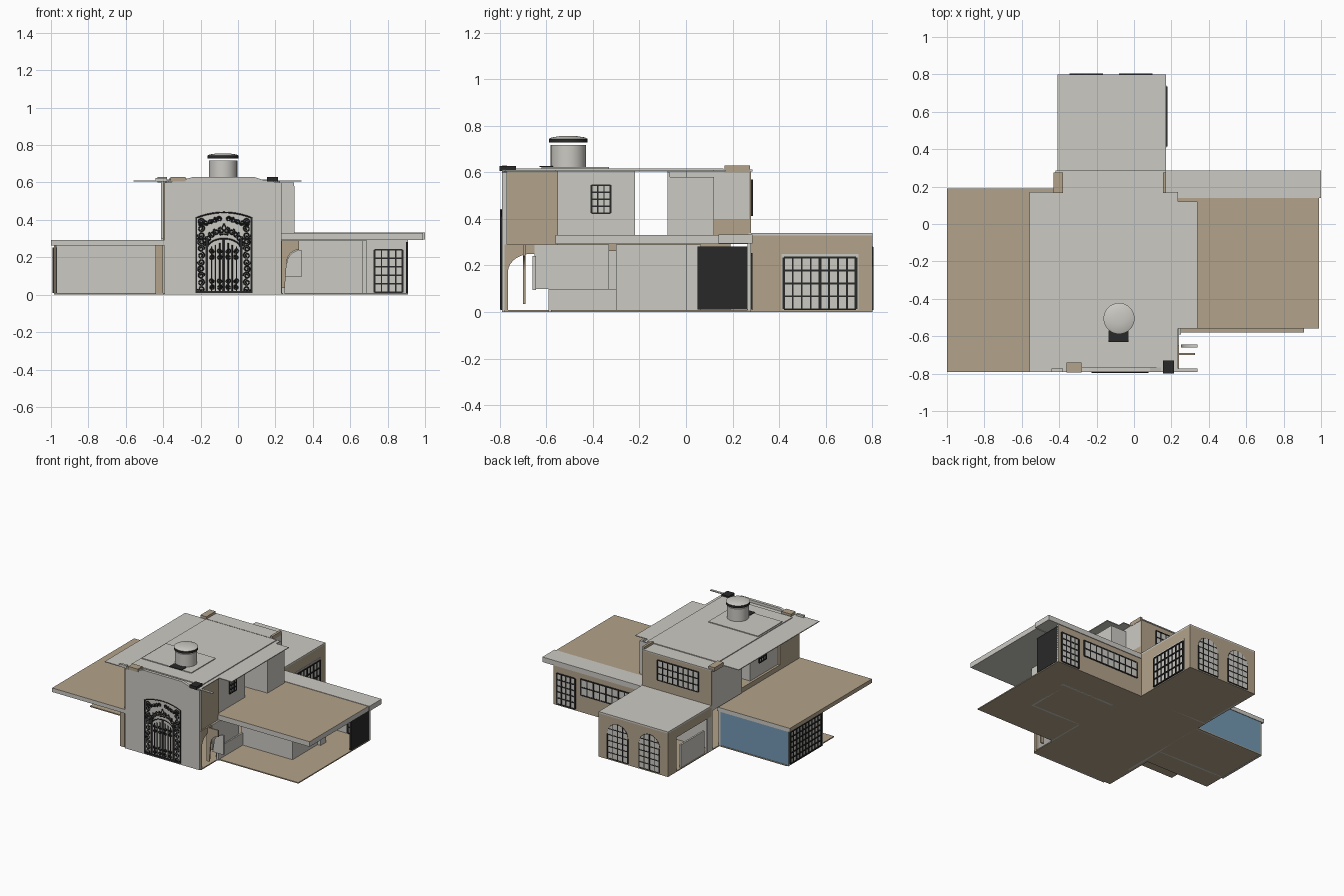
import bpy, bmesh, math
from mathutils import Vector

def mat(name, r, g, b):
    m = bpy.data.materials.new(name)
    m.diffuse_color = (r, g, b, 1)
    return m

GRAY = mat("plaster_gray", 0.60, 0.59, 0.55)
TAN = mat("stone_tan", 0.45, 0.37, 0.26)
DARK = mat("iron_black", 0.022, 0.022, 0.022)
BLUE = mat("wall_blue", 0.17, 0.32, 0.45)

def finish(name, bm, mats):
    me = bpy.data.meshes.new(name)
    bmesh.ops.recalc_face_normals(bm, faces=bm.faces)
    bm.to_mesh(me)
    bm.free()
    for m in mats:
        me.materials.append(m)
    ob = bpy.data.objects.new(name, me)
    bpy.context.collection.objects.link(ob)
    return ob

def boxes(name, items, m, side=None, rule=None):
    """One object from (x0,x1,y0,y1,z0,z1) boxes; rule(normal) picks faces for the side colour."""
    bm = bmesh.new()
    for x0, x1, y0, y1, z0, z1 in items:
        vs = bmesh.ops.create_cube(bm, size=1)["verts"]
        for v in vs:
            v.co = Vector(((x0 + x1) / 2 + v.co.x * (x1 - x0),
                           (y0 + y1) / 2 + v.co.y * (y1 - y0),
                           (z0 + z1) / 2 + v.co.z * (z1 - z0)))
    ob = finish(name, bm, [m, side] if side else [m])
    if side:
        for p in ob.data.polygons:
            p.material_index = int(rule(p.normal))
    return ob

def prism(name, pts, axis, p0, p1, m):
    """Extrude an (a, z) outline along axis 'x' or 'y'."""
    bm = bmesh.new()
    vs = [bm.verts.new((p0, a, z) if axis == 'x' else (a, p0, z)) for a, z in pts]
    f = bm.faces.new(vs)
    r = bmesh.ops.extrude_face_region(bm, geom=[f])
    d = Vector((p1 - p0, 0, 0)) if axis == 'x' else Vector((0, p1 - p0, 0))
    bmesh.ops.translate(bm, verts=[g for g in r["geom"] if isinstance(g, bmesh.types.BMVert)], vec=d)
    return finish(name, bm, [m])

def ironwork(name, paths, y, r, m=DARK):
    """Bent bars: list of (x, z) paths in the plane y."""
    cu = bpy.data.curves.new(name, 'CURVE')
    cu.dimensions = '3D'
    cu.bevel_depth, cu.bevel_resolution = r, 0
    for path in paths:
        s = cu.splines.new('POLY')
        s.points.add(len(path) - 1)
        for p, (a, z) in zip(s.points, path):
            p.co = (a, y, z, 1)
    cu.materials.append(m)
    ob = bpy.data.objects.new(name, cu)
    bpy.context.collection.objects.link(ob)

def window(name, axis, p, a0, a1, z0, z1, n, k, t=0.007, arch=False):
    """Dark bars through a thin wall at plane p; n columns, k rows."""
    d, bars, r = 0.012, [], (a1 - a0) / 2
    def add(u0, u1, w0, w1):
        bars.append((p - d, p + d, u0, u1, w0, w1) if axis == 'x' else (u0, u1, p - d, p + d, w0, w1))
    for i in range(n + 1):
        c = a0 + (a1 - a0) * i / n
        h = z1 - (r - math.sqrt(max(0, r * r - (c - a0 - r) ** 2)) if arch else 0)
        w = t if i in (0, n) or 2 * i == n else t * 0.6
        add(c - w / 2, c + w / 2, z0, h)
    for j in range(k + 1):
        z = z0 + (z1 - z0) * j / k
        over = z - (z1 - r)
        h = math.sqrt(max(0, r * r - over * over)) if arch and over > 0 else r
        if h > 0.01:
            add(a0 + r - h, a0 + r + h, z - t * 0.35, z + t * 0.35)
    boxes(name, bars, DARK)

# ---- floor
boxes("floor", [(-0.97, 0.24, -0.38, 0.19, 0, 0.008), (0.24, 0.91, -0.58, 0.28, 0, 0.008),
                (-0.41, 0.24, 0.19, 0.28, 0, 0.008), (-0.41, 0.17, 0.28, 0.8, 0, 0.008),
                (-0.44, 0.24, -0.78, -0.38, 0, 0.008)], TAN)

# ---- left wing: blue back wall, windowed end, open shelter in front
boxes("left_wing_roof", [(-1, -0.39, -0.79, 0.19, 0.262, 0.292)], TAN, GRAY, lambda n: abs(n.y) > 0.5)
boxes("left_wing_back_wall", [(-0.985, -0.41, 0.172, 0.186, 0, 0.262)], GRAY, BLUE, lambda n: n.y > 0.5)
boxes("left_wing_front_wall", [(-0.97, -0.41, -0.225, -0.21, 0, 0.262)], GRAY)
boxes("left_wing_end_wall", [(-0.985, -0.972, -0.225, 0.186, 0, 0.262)], GRAY, TAN, lambda n: abs(n.y) > 0.5)
window("left_wing_end_window", 'x', -0.98, -0.2, 0.165, 0.012, 0.25, 10, 6, 0.01)

# ---- right wing
boxes("right_wing_roof", [(0.22, 0.99, -0.56, 0.14, 0.292, 0.33)], GRAY, TAN, lambda n: n.z > 0.5)
boxes("right_wing_back_eave", [(0.17, 1, 0.14, 0.285, 0.295, 0.333)], GRAY)
boxes("right_wing_back_wall", [(0.17, 0.91, 0.265, 0.28, 0, 0.3)], GRAY, TAN, lambda n: n.y > 0.5)
boxes("right_wing_end_door", [(0.897, 0.91, 0.05, 0.278, 0.01, 0.282)], DARK)
boxes("back_glass", [(0.73, 0.88, 0.28, 0.283, 0.01, 0.24), (0.21, 0.68, 0.28, 0.283, 0.13, 0.25)], GRAY)
window("back_door", 'y', 0.274, 0.73, 0.88, 0.012, 0.24, 4, 5, 0.012)
window("back_high_windows", 'y', 0.274, 0.21, 0.68, 0.13, 0.25, 9, 2, 0.012)
boxes("right_wing_inner_walls", [(0.24, 0.66, -0.3, -0.285, 0, 0.29), (0.65, 0.665, -0.3, 0.0, 0, 0.29),
                                 (0.65, 0.69, 0.0, 0.05, 0, 0.29), (0.24, 0.69, 0.05, 0.065, 0, 0.29)], GRAY)
boxes("porch_low_wall", [(0.235, 0.25, -0.59, -0.3, 0, 0.1)], GRAY)

# ---- back room with arched windows
boxes("back_room_roof", [(-0.41, 0.17, 0.28, 0.8, 0.328, 0.34)], GRAY)
boxes("back_room_walls", [(-0.41, 0.17, 0.785, 0.8, 0, 0.33), (0.155, 0.17, 0.28, 0.785, 0, 0.33),
                          (-0.41, -0.397, 0.70, 0.785, 0, 0.33), (-0.41, -0.397, 0.28, 0.70, 0.26, 0.33)], TAN)
boxes("back_room_inner_walls", [(-0.405, -0.392, 0.36, 0.64, 0, 0.18), (-0.41, -0.397, 0.28, 0.33, 0, 0.26)], GRAY)
arc = [math.pi * i / 14 for i in range(15)]
for i, c in enumerate((0.01, -0.255)):
    pts = [(c + 0.085 * math.cos(a), 0.195 + 0.085 * math.sin(a)) for a in arc]
    pts = [(c + 0.085, 0.01)] + pts + [(c - 0.085, 0.01)]
    prism(f"arched_glass_{i}", pts, 'y', 0.8, 0.803, GRAY)
    ironwork(f"arched_frame_{i}", [pts], 0.797, 0.006)
    window(f"arched_bars_{i}", 'y', 0.793, c - 0.085, c + 0.085, 0.012, 0.28, 4, 6, 0.009, True)
boxes("side_window_glass", [(0.17, 0.173, 0.41, 0.74, 0.01, 0.25)], GRAY)
window("side_window", 'x', 0.167, 0.42, 0.73, 0.012, 0.235, 8, 4, 0.012)

# ---- centre, ground floor
boxes("centre_ground_walls", [(0.225, 0.24, -0.28, 0.05, 0, 0.29), (0.225, 0.24, -0.65, -0.33, 0.1, 0.29),
                              (-0.42, -0.405, -0.55, 0.19, 0, 0.29), (-0.41, 0.17, 0.268, 0.28, 0.0, 0.34)], GRAY)
boxes("mid_floor_slab", [(-0.4, 0.23, -0.56, 0.28, 0.292, 0.328)], TAN)

# ---- centre, upper storey
boxes("upper_side_walls", [(0.2, 0.212, -0.55, -0.22, 0.3, 0.605), (-0.382, -0.37, -0.55, -0.22, 0.3, 0.605),
                           (-0.37, 0.2, -0.232, -0.22, 0.3, 0.605), (-0.4, 0.3, -0.08, -0.068, 0.3, 0.6),
                           (0.29, 0.303, -0.08, 0.12, 0.3, 0.58), (-0.412, -0.4, -0.08, 0.27, 0.3, 0.605),
                           (0.158, 0.17, 0.0, 0.27, 0.4, 0.605), (0.17, 0.29, 0.108, 0.12, 0.33, 0.58)], GRAY)
boxes("upper_tan_walls", [(-0.41, 0.17, 0.268, 0.28, 0.34, 0.605), (0.158, 0.17, 0.12, 0.27, 0.3, 0.4),
                          (0.21, 0.225, -0.78, -0.55, 0.29, 0.605), (-0.4, -0.385, -0.78, -0.55, 0.29, 0.605)], TAN)
boxes("upper_back_glass", [(-0.3, 0.04, 0.28, 0.283, 0.415, 0.565)], GRAY)
window("upper_back_window", 'y', 0.275, -0.3, 0.04, 0.415, 0.565, 8, 3, 0.009)
for n, p in (("right", 0.206), ("left", -0.376)):
    window(f"upper_{n}_window", 'x', p, -0.405, -0.325, 0.425, 0.545, 3, 4, 0.009)

# ---- roof sheets
boxes("main_roof", [(-0.56, 0.235, -0.79, 0.17, 0.604, 0.61), (0.235, 0.34, -0.56, 0.12, 0.604, 0.61),
                    (-0.42, 0.17, 0.17, 0.285, 0.604, 0.612), (-0.38, 0.21, -0.73, 0.16, 0.61, 0.616),
                    (-0.37, 0.045, -0.62, -0.33, 0.616, 0.622)], GRAY)
boxes("roof_corner_stones", [(-0.43, -0.38, 0.165, 0.275, 0.6, 0.63), (0.155, 0.172, 0.165, 0.275, 0.6, 0.63),
                             (-0.36, -0.28, -0.795, -0.74, 0.605, 0.628)], TAN)
boxes("roof_corner_iron", [(0.155, 0.215, -0.8, -0.73, 0.605, 0.628), (-0.135, -0.03, -0.63, -0.57, 0.622, 0.626)], DARK)
boxes("roof_corner_ledge", [(0.2, 0.34, -0.79, -0.772, 0.605, 0.611), (-0.44, -0.38, -0.79, -0.772, 0.605, 0.625)], GRAY)

# ---- entrance front with stepped parapet, open arches at the sides
prism("entrance_front", [(-0.392, 0), (-0.392, 0.6), (-0.31, 0.608), (-0.24, 0.63), (0.085, 0.63),
                         (0.15, 0.608), (0.232, 0.6), (0.232, 0)], 'y', -0.79, -0.768, GRAY)
side_arch = [(-0.78, 0.29), (-0.78, 0), (-0.765, 0), (-0.765, 0.17)] + \
    [(-0.665 - 0.1 * math.cos(a), 0.17 + 0.08 * math.sin(a)) for a in arc] + \
    [(-0.565, 0), (-0.55, 0), (-0.55, 0.29)]
prism("right_side_arch", side_arch, 'x', 0.21, 0.235, TAN)
prism("left_side_arch", side_arch, 'x', -0.44, -0.4, TAN)
quarter = [(0.325 - 0.065 * math.cos(a / 2), 0.17 + 0.07 * math.sin(a / 2)) for a in arc]
prism("right_arch_bracket", [(0.225, 0.29), (0.225, 0.035), (0.25, 0.035)] + quarter + [(0.325, 0.29)],
      'y', -0.7, -0.69, TAN)
prism("porch_arch_panel", [(0.25, 0.095)] + [(0.34 - 0.08 * math.cos(a / 2), 0.16 + 0.08 * math.sin(a / 2))
                           for a in arc] + [(0.34, 0.095)], 'y', -0.66, -0.645, GRAY)

# ---- wrought iron gate
cx, gate = -0.075, []
def both(path):
    gate.extend([[(cx + u, z) for u, z in path], [(cx - u, z) for u, z in path]])
def scroll(u, z, r, a0, turns=1.5, spin=1):
    both([(u + r * (1 - 0.75 * i / 18) * math.cos(a0 + spin * turns * math.tau * i / 18),
           z + r * (1 - 0.75 * i / 18) * math.sin(a0 + spin * turns * math.tau * i / 18)) for i in range(19)])
top = lambda u: 0.44 - 0.03 * (u / 0.15) ** 2
both([(0, top(0))] + [(0.015 * i, top(0.015 * i)) for i in range(1, 11)] + [(0.148, 0.012), (0, 0.012)])
for u in (0.088, 0.095):
    both([(u, 0.012), (u, 0.3)])
both([(0.09 * math.cos(a / 2), 0.245 + 0.055 * math.sin(a / 2)) for a in arc])
both([(0.003, 0.012), (0.003, 0.3)])
both([(0.092, 0.3), (0.148, 0.3)])
for i in range(11):
    z = 0.03 + i * 0.036
    scroll(0.122, z, 0.019, i * 1.6, 1.5, 1 if i % 2 else -1)
for i in range(5):
    scroll(0.025 + 0.024 * i, 0.405 - 0.007 * i, 0.014, i, 1.5)
for i in range(5):
    a = 0.3 + i * 0.28
    scroll(0.1 * math.cos(a), 0.25 + 0.095 * math.sin(a), 0.017, a, 1.5, -1)
for u in (0.022, 0.045, 0.067):
    both([(u, 0.012), (u, 0.285 - u * 0.4)])
for z in (0.04, 0.075, 0.2, 0.235):
    for u in (0.024, 0.066):
        scroll(u, z, 0.014, z * 40, 1.4)
both([(0.0, 0.38), (0.014, 0.35), (0.03, 0.355), (0.02, 0.32), (0, 0.325)])
ironwork("entrance_gate", gate, -0.794, 0.0036)
boxes("gate_rails", [(cx - 0.148, cx + 0.148, -0.797, -0.79, 0.008, 0.02),
                     (cx - 0.004, cx + 0.004, -0.797, -0.79, 0.01, 0.3)]
      + [(cx + s * 0.148 - 0.005, cx + s * 0.148 + 0.005, -0.797, -0.79, 0.01, 0.41) for s in (-1, 1)]
      + [(cx + s * 0.092 - 0.006, cx + s * 0.092 + 0.006, -0.797, -0.79, 0.01, 0.3) for s in (-1, 1)], DARK)

# ---- round roof turret with a dark band and shallow cap
def drum(name, rings, m, cy=-0.505):
    bm = bmesh.new()
    n, loops = 32, []
    for r, z in rings:
        loops.append([bm.verts.new((-0.08 + r * math.cos(math.tau * i / n), cy + r * math.sin(math.tau * i / n), z))
                      for i in range(n)])
    for a, b in zip(loops, loops[1:]):
        for i in range(n):
            bm.faces.new((a[i], a[(i + 1) % n], b[(i + 1) % n], b[i]))
    bm.faces.new(loops[0])
    bm.faces.new(loops[-1])
    ob = finish(name, bm, [m])
    bpy.context.view_layer.objects.active = ob
    ob.select_set(True)
    bpy.ops.object.shade_smooth_by_angle(angle=math.radians(35))
    ob.select_set(False)
drum("turret", [(0.076, 0.605), (0.076, 0.717)], GRAY)
drum("turret_band", [(0.083, 0.727), (0.083, 0.744)], DARK)
drum("turret_cap", [(0.083, 0.744), (0.07, 0.75), (0.03, 0.756)], GRAY)
